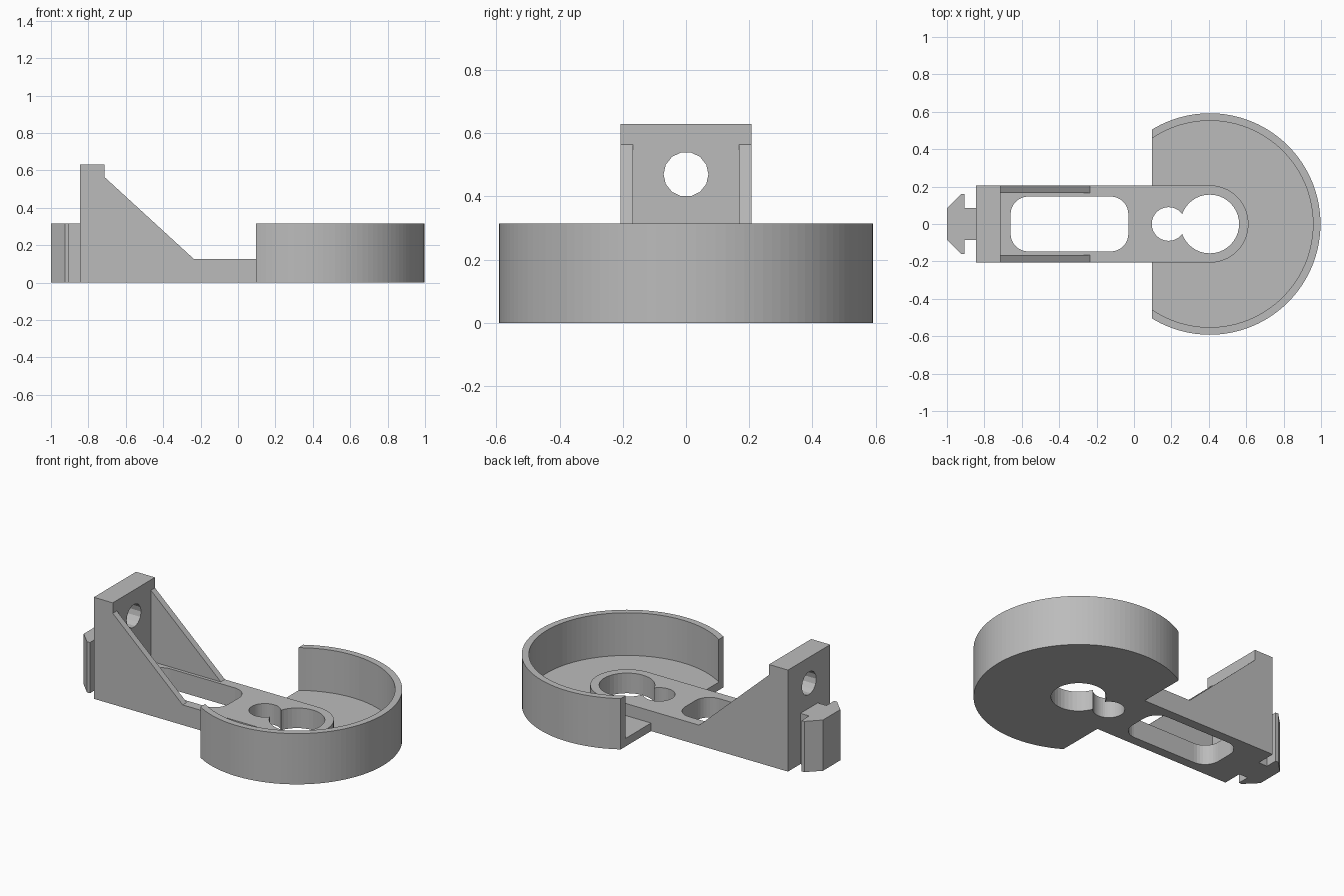
import bpy
import bmesh
from math import cos, sin, pi, acos
from mathutils import Vector

cube = bpy.data.objects.get("Cube")
if cube:
    bpy.data.objects.remove(cube, do_unlink=True)

# One plain grey material
grey = bpy.data.materials.new("plain grey")
grey.use_nodes = True
grey.diffuse_color = (0.5, 0.5, 0.5, 1)
grey.node_tree.nodes["Principled BSDF"].inputs["Base Color"].default_value = (0.5, 0.5, 0.5, 1)


def arc(cx, cy, r, start, end, steps):
    """Points along an arc, both ends included."""
    return [(cx + r * cos(start + (end - start) * i / steps),
             cy + r * sin(start + (end - start) * i / steps)) for i in range(steps + 1)]


def circle(cx, cy, r, sides):
    return arc(cx, cy, r, 0, 2 * pi, sides)[:-1]


def prism(name, outline, low, high, axis="z"):
    """Extrude a 2D outline along the given axis."""
    place = {"x": lambda a, b, h: (h, a, b),
             "y": lambda a, b, h: (a, h, b),
             "z": lambda a, b, h: (a, b, h)}[axis]
    bm = bmesh.new()
    face = bm.faces.new([bm.verts.new(place(a, b, low)) for a, b in outline])
    new = bmesh.ops.extrude_face_region(bm, geom=[face])["geom"]
    shift = Vector(place(0, 0, high - low))
    bmesh.ops.translate(bm, vec=shift, verts=[v for v in new if isinstance(v, bmesh.types.BMVert)])
    bmesh.ops.recalc_face_normals(bm, faces=bm.faces)
    mesh = bpy.data.meshes.new(name)
    bm.to_mesh(mesh)
    bm.free()
    mesh.materials.append(grey)
    obj = bpy.data.objects.new(name, mesh)
    bpy.context.collection.objects.link(obj)
    return obj


def combine(target, tool, operation):
    """Apply an exact boolean and remove the tool."""
    tool.hide_render = True
    mod = target.modifiers.new("shape", "BOOLEAN")
    mod.operation, mod.solver, mod.object = operation, "EXACT", tool
    bpy.context.view_layer.objects.active = target
    bpy.ops.object.modifier_apply(modifier=mod.name)
    bpy.data.objects.remove(tool, do_unlink=True)


HUB = 0.405       # centre of the round cup
MOUTH = 0.095     # flat open side of the cup
HALF = 0.207      # half width of the arm
BACK, STEP = -0.845, -0.715
ARM_TOP, CUP_TOP, FLOOR = 0.125, 0.315, 0.05

# Arm, back plate and sloping gussets from one side profile
side = [(BACK, 0), (0.7, 0), (0.7, ARM_TOP), (-0.235, ARM_TOP),
        (STEP, 0.565), (STEP, 0.63), (BACK, 0.63)]
bracket = prism("bracket_with_cup", side, -0.3, 0.3, "y")

# Plan outline with a round end
plan = [(-0.9, -HALF)] + arc(HUB, 0, HALF, -pi / 2, pi / 2, 32) + [(-0.9, HALF)]
combine(bracket, prism("arm_plan", plan, -0.1, 0.8), "INTERSECT")

# Space between the gussets
gap = [(STEP, -0.167), (-0.2, -0.167), (-0.2, 0.167), (STEP, 0.167)]
combine(bracket, prism("gusset_gap", gap, ARM_TOP, 0.8), "DIFFERENCE")

# Shallow cup with an open side
def cup_outline(radius, flat):
    a = acos((flat - HUB) / radius)
    return arc(HUB, 0, radius, -a, a, 80)

cup = prism("cup", cup_outline(0.592, MOUTH), 0, CUP_TOP)
combine(cup, prism("cup_hollow", cup_outline(0.552, 0), FLOOR, 0.5), "DIFFERENCE")
combine(bracket, cup, "UNION")

# Keyhole through the hub
for x, r in ((HUB, 0.157), (0.185, 0.09)):
    combine(bracket, prism("keyhole", circle(x, 0, r, 40), -0.1, 0.8), "DIFFERENCE")

# Rounded slot in the arm
R = 0.095
corners = ((-0.03 - R, 0.147 - R), (-0.66 + R, 0.147 - R),
           (-0.66 + R, R - 0.147), (-0.03 - R, R - 0.147))
slot = [p for i, (x, y) in enumerate(corners)
        for p in arc(x, y, R, i * pi / 2, (i + 1) * pi / 2, 8)]
combine(bracket, prism("slot", slot, -0.1, 0.3), "DIFFERENCE")

# Screw hole through the back plate
combine(bracket, prism("screw_hole", circle(0, 0.47, 0.071, 14), -0.95, -0.6, "x"), "DIFFERENCE")

# Arrow-shaped rail behind the plate
half_rail = [(BACK, 0.085), (-0.905, 0.085), (-0.905, 0.16), (-0.925, 0.16), (-1, 0.085)]
rail = half_rail + [(x, -y) for x, y in reversed(half_rail)]
prism("mounting_rail", rail, 0, CUP_TOP)
